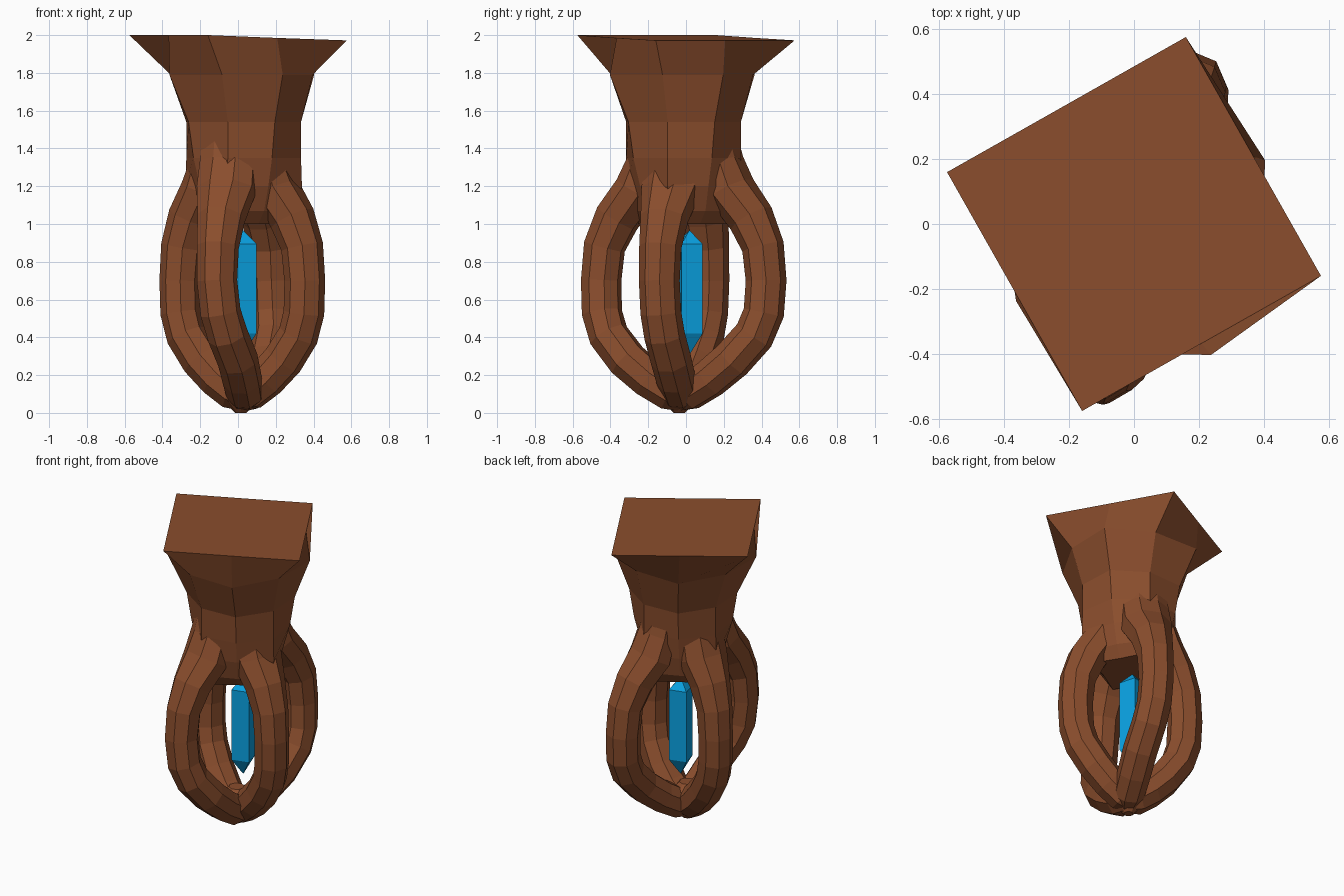
import bpy, bmesh, math
from mathutils import Vector

if "Cube" in bpy.data.objects:
    bpy.data.objects.remove(bpy.data.objects["Cube"])


def material(name, rgb):
    m = bpy.data.materials.new(name)
    m.diffuse_color = (*rgb, 1)
    m.use_nodes = True
    m.node_tree.nodes["Principled BSDF"].inputs["Base Color"].default_value = m.diffuse_color
    return m


BROWN = material("brown_wood", (0.255, 0.075, 0.026))
BLUE = material("blue_crystal", (0.003, 0.36, 0.76))


def skin(name, rings, mat):
    """Join equal-sized rings of points into a closed flat-faced solid."""
    n = len(rings[0])
    verts = [p for r in rings for p in r]
    faces = [(i * n + j, i * n + (j + 1) % n, (i + 1) * n + (j + 1) % n, (i + 1) * n + j)
             for i in range(len(rings) - 1) for j in range(n)]
    faces += [tuple(range(n))[::-1], tuple(range((len(rings) - 1) * n, len(rings) * n))]
    me = bpy.data.meshes.new(name)
    me.from_pydata(verts, [], faces)
    bm = bmesh.new()
    bm.from_mesh(me)
    bmesh.ops.recalc_face_normals(bm, faces=bm.faces)
    bm.to_mesh(me)
    bm.free()
    me.materials.append(mat)
    ob = bpy.data.objects.new(name, me)
    bpy.context.collection.objects.link(ob)
    return ob


# Trunk: eight-sided, flaring into a slightly tilted square top
# (height, corner radius, mid-side radius, centre x, centre y)
TRUNK = [(1.0, 0.25, 0.17, 0.025, -0.01), (1.07, 0.29, 0.23, 0.025, -0.01),
         (1.20, 0.32, 0.265, 0.03, -0.012), (1.35, 0.315, 0.305, 0.03, -0.013),
         (1.54, 0.315, 0.335, 0.03, -0.013),
         (1.79, 0.39, 0.44, 0.02, -0.02), (2.00, 0.597, 0.422, 0, 0)]
START = math.radians(-105.5)
rings = []
for z, rc, rm, cx, cy in TRUNK:
    ring = []
    for k in range(8):
        a = START + k * math.pi / 4
        r = rm if k % 2 else rc
        drop = (0, 0.015, 0.028, 0.028, 0.028, 0.015, 0, 0)[k] if z == 2 else 0
        ring.append((cx + r * math.cos(a), cy + r * math.sin(a), z - drop))
    rings.append(ring)
skin("trunk", rings, BROWN)

# Roots: share one profile (height, outward fraction, swirl, thickness, widening)
PROFILE = [(1.50, 0.38, 0, 0.09, 1.7), (1.33, 0.46, 0, 0.105, 1.5), (1.18, 0.57, 0, 0.125, 1.3),
           (1.03, 0.82, 0, 0.122, 1.05), (0.88, 0.97, 0, 0.112, 1), (0.70, 1.01, 0, 0.108, 1),
           (0.53, 0.99, 0.02, 0.108, 1), (0.41, 0.89, 0.05, 0.108, 1),
           (0.28, 0.64, 0.075, 0.108, 1), (0.18, 0.37, 0.06, 0.105, 1),
           (0.105, 0.10, 0.035, 0.10, 1), (0.065, -0.05, 0.01, 0.065, 1)]


def root(name, reach, swirl):
    reach = Vector((*reach, 0))
    side = Vector((-reach.y, reach.x, 0)).normalized()
    foot = Vector((0.02, -0.03, 0))
    pts = []
    for z, t, s, _, _ in PROFILE:
        base = foot * (1 - t) if z < 0.6 else Vector()
        pts.append(base + reach * t + side * s * swirl + Vector((0, 0, z)))
    rings = []
    for i, p in enumerate(pts):
        tan = (pts[min(i + 1, len(pts) - 1)] - pts[max(i - 1, 0)]).normalized()
        u = (side - tan * side.dot(tan)).normalized()
        v = tan.cross(u)
        r, wide = PROFILE[i][3:]
        rings.append([p + (u * math.cos(a) * wide + v * math.sin(a)) * r
                      for a in (math.pi / 8 + k * math.pi / 4 for k in range(8))])
    skin(name, rings, BROWN)


root("front_root", (-0.11, -0.445), 0.85)
root("right_root", (0.35, -0.14), 0.3)
root("back_root", (0.175, 0.42), -0.5)
root("left_root", (-0.305, 0.12), 0.2)

# Foot: small knob where the roots meet
rings = [[(0.015 + r * math.cos(k * math.pi / 4), -0.035 + r * math.sin(k * math.pi / 4), z)
          for k in range(8)] for z, r in ((0, 0.03), (0.06, 0.09), (0.2, 0.09), (0.24, 0.05))]
skin("foot_knob", rings, BROWN)

# Crystal: four-sided prism, pointed at both ends
rings = [[(0.027 + r * math.cos(math.radians(-30 + 90 * k)),
           0.018 + r * math.sin(math.radians(-30 + 90 * k)), z) for k in range(4)]
         for z, r in ((0.31, 0.002), (0.42, 0.081), (0.895, 0.081), (0.965, 0.002))]
skin("crystal", rings, BLUE)
